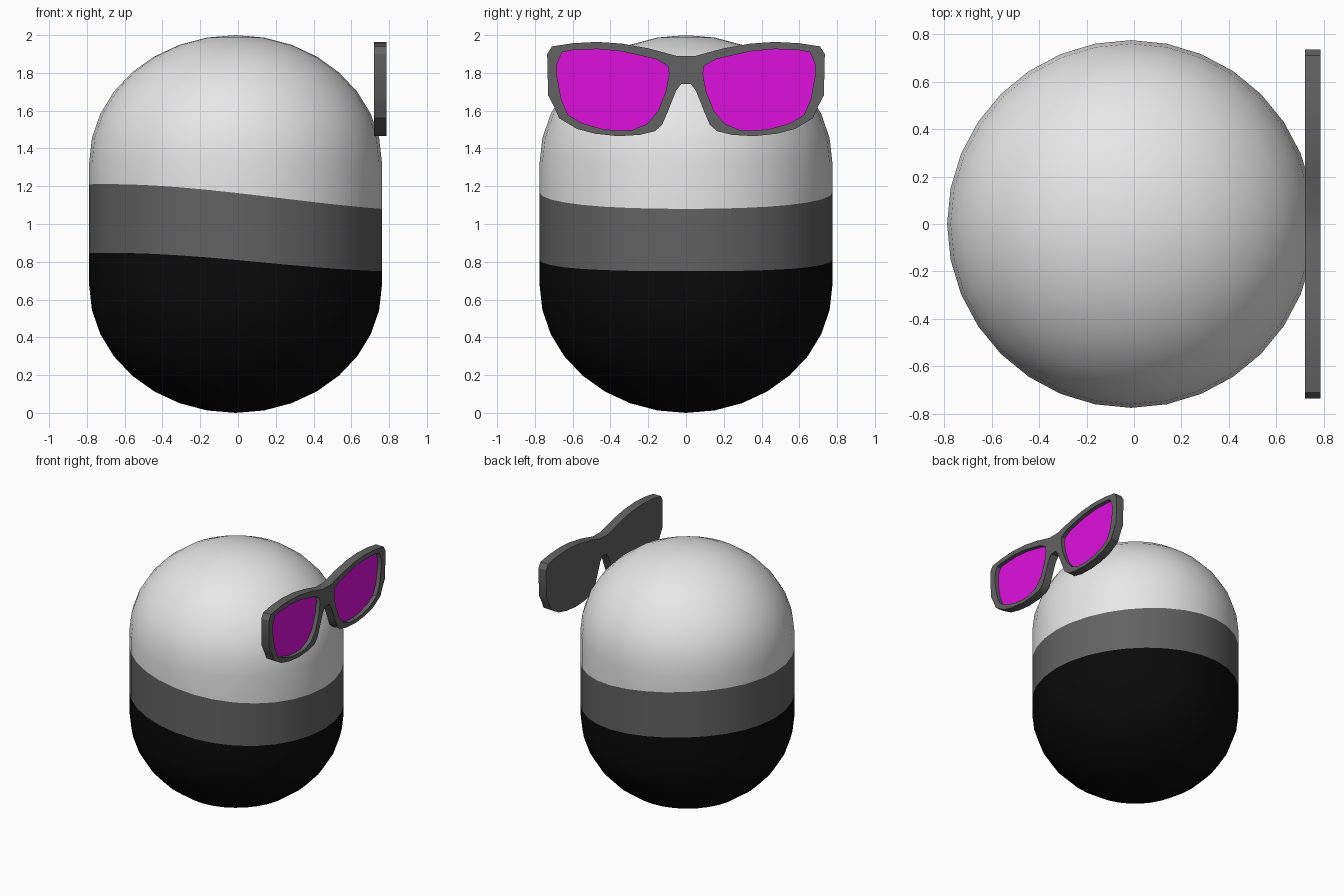
import bpy, bmesh, math

if "Cube" in bpy.data.objects:
    bpy.data.objects.remove(bpy.data.objects["Cube"])

def material(name, r, g, b):
    m = bpy.data.materials.new(name)
    m.diffuse_color = (r, g, b, 1)
    m.use_nodes = True
    m.node_tree.nodes["Principled BSDF"].inputs["Base Color"].default_value = m.diffuse_color
    return m

white = material("white", 0.8, 0.8, 0.8)
grey = material("dark grey", 0.123, 0.123, 0.123)
black = material("black", 0.003, 0.003, 0.003)
magenta = material("magenta", 0.73, 0.005, 0.73)

def finish(bm, name, mats, angle):
    bmesh.ops.recalc_face_normals(bm, faces=bm.faces)
    me = bpy.data.meshes.new(name)
    bm.to_mesh(me)
    bm.free()
    for m in mats:
        me.materials.append(m)
    ob = bpy.data.objects.new(name, me)
    bpy.context.collection.objects.link(ob)
    bpy.ops.object.select_all(action='DESELECT')
    ob.select_set(True)
    bpy.context.view_layer.objects.active = ob
    bpy.ops.object.shade_smooth_by_angle(angle=math.radians(angle))
    return ob

# Capsule body: 32 sides, squashed domes, sloping belt band
N, R, CX, DOME = 32, 0.775, -0.013, 0.675
def belt_low(t):
    return 0.81 - 0.071 * t - 0.0125 * t * t + 0.0235 * t ** 3
def belt_high(t):
    return 1.165 - 0.0877 * t - 0.02 * t * t + 0.0227 * t ** 3

rows = []                                   # (radius, height function, colour above)
for i in range(1, 9):
    a = math.radians(11.25 * i)
    rows.append((R * math.sin(a), lambda t, z=DOME * (1 - math.cos(a)): z, 2))
rows.append((R, belt_low, 1))
rows.append((R, belt_high, 0))
for i in range(8, 0, -1):
    a = math.radians(11.25 * i)
    rows.append((R * math.sin(a), lambda t, z=2 - DOME * (1 - math.cos(a)): z, 0))

bm = bmesh.new()
rings = []
for r, h, _ in rows:
    angles = [2 * math.pi * k / N for k in range(N)]
    rings.append([bm.verts.new((CX + r * math.cos(a), r * math.sin(a), h(math.cos(a))))
                  for a in angles])
bottom, top = bm.verts.new((CX, 0, 0)), bm.verts.new((CX, 0, 2))
for k in range(N):
    j = (k + 1) % N
    bm.faces.new((bottom, rings[0][j], rings[0][k])).material_index = 2
    bm.faces.new((top, rings[-1][k], rings[-1][j])).material_index = 0
    for lo, hi, row in zip(rings, rings[1:], rows):
        bm.faces.new((lo[k], lo[j], hi[j], hi[k])).material_index = row[2]
finish(bm, "body", [white, grey, black], 40)

# Sunglasses: half outlines in (y, z), mirrored
half = [(0.05, 1.89), (0.2, 1.93), (0.34, 1.955), (0.47, 1.964), (0.6, 1.957),
        (0.71, 1.94), (0.735, 1.90), (0.73, 1.68), (0.70, 1.624), (0.672, 1.56),
        (0.577, 1.503), (0.48, 1.478), (0.36, 1.465), (0.243, 1.472), (0.164, 1.492),
        (0.127, 1.524), (0.095, 1.598), (0.053, 1.704), (0.026, 1.742)]
lens = [(0.095, 1.836), (0.16, 1.873), (0.34, 1.914), (0.47, 1.926), (0.6, 1.92),
        (0.656, 1.91), (0.682, 1.85), (0.682, 1.78), (0.66, 1.66), (0.624, 1.577),
        (0.55, 1.534), (0.444, 1.503), (0.36, 1.495), (0.286, 1.497), (0.206, 1.53),
        (0.148, 1.598), (0.106, 1.704), (0.09, 1.794)]
def mirror(pts):
    return [(-y, z) for y, z in reversed(pts)]

FRONT, RECESS, BACK = 0.787, 0.755, 0.72
bm = bmesh.new()
front_edges = []
def walled_loop(pts, depth, index):
    """Front loop, side walls back to depth, and a closing face there."""
    a = [bm.verts.new((FRONT, y, z)) for y, z in pts]
    b = [bm.verts.new((depth, y, z)) for y, z in pts]
    for i in range(len(pts)):
        j = (i + 1) % len(pts)
        bm.faces.new((a[i], a[j], b[j], b[i]))
        front_edges.append(bm.edges.get((a[i], a[j])))
    bm.faces.new(b).material_index = index

walled_loop(half + mirror(half), BACK, 0)
walled_loop(lens, RECESS, 1)
walled_loop(mirror(lens), RECESS, 1)
bmesh.ops.triangle_fill(bm, use_beauty=True, use_dissolve=False, edges=front_edges)
finish(bm, "sunglasses", [grey, magenta], 30)
